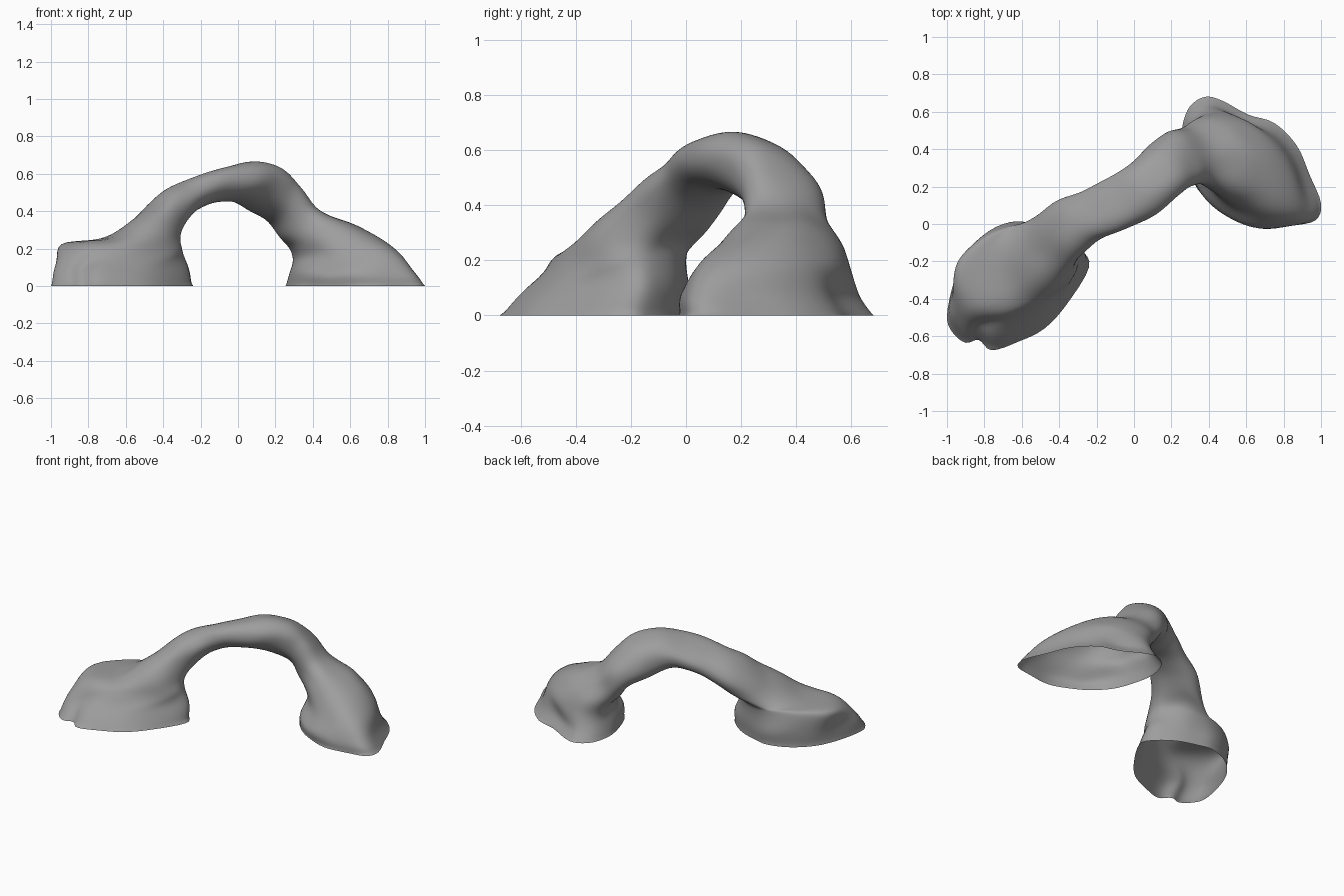
import bpy, bmesh, math
from mathutils import Vector, noise

if "Cube" in bpy.data.objects:
    bpy.data.objects.remove(bpy.data.objects["Cube"])

N = 64       # points around each ring
STEPS = 8    # rings added between control rings

# Ground outlines of both feet, from the inner side round the back, outside and front
LEFT_FOOT = [(-.29, -.13), (-.40, -.05), (-.52, -.01), (-.63, .01), (-.77, -.04),
             (-.89, -.15), (-.96, -.30), (-1.0, -.49), (-.97, -.58), (-.90, -.635),
             (-.83, -.62), (-.76, -.675), (-.62, -.63), (-.48, -.56), (-.36, -.43), (-.24, -.23)]
RIGHT_FOOT = [(.26, .41), (.26, .53), (.30, .63), (.38, .68), (.47, .66), (.61, .585),
              (.75, .54), (.87, .42), (.94, .26), (1.0, .11), (.97, .02), (.84, -.01),
              (.68, -.025), (.53, .03), (.42, .10), (.32, .22)]

# Arch rings: inner point, outer point, back width, front width, sideways angle, drop at back
ARCH = [((-.33, -.11, .19), (-.89, -.42, .215), .27, .20, 130, .02),
        ((-.34, -.09, .26), (-.68, -.33, .265), .235, .165, 128, -.02),
        ((-.30, -.03, .33), (-.53, -.17, .38), .18, .145, 125, -.06),
        ((-.21, .01, .41), (-.39, -.00, .51), .155, .13, 118, -.06),
        ((-.11, .07, .455), (-.19, .08, .595), .14, .135, 115, -.04),
        ((.00, .14, .455), (.04, .19, .66), .15, .145, 122, -.02),
        ((.10, .25, .405), (.19, .30, .625), .155, .15, 120, -.03),
        ((.18, .345, .34), (.31, .345, .53), .16, .155, 110, -.02),
        ((.23, .37, .26), (.43, .34, .41), .165, .15, 102, 0),
        ((.28, .38, .20), (.64, .31, .32), .23, .21, 102, 0),
        ((.30, .38, .14), (.84, .25, .20), .28, .27, 104, 0)]


def catmull(a, b, c, d, t):
    return 0.5 * (2 * b + (c - a) * t + (2 * a - 5 * b + 4 * c - d) * t * t
                  + (3 * b - a - 3 * c + d) * t ** 3)


def foot_ring(outline, z=0, pivot=(0, 0), sx=1, sy=1):
    px, py = pivot
    pts = [Vector((px + (x - px) * sx, py + (y - py) * sy, z)) for x, y in outline]
    n = len(pts)
    ring = []
    for i in range(N):
        k, t = divmod(i * n / N, 1)
        k = int(k)
        ring.append(catmull(pts[k - 1], pts[k], pts[(k + 1) % n], pts[(k + 2) % n], t))
    return ring


def arch_ring(inner, outer, back, front, angle, drop):
    inner, outer = Vector(inner), Vector(outer)
    mid, half = (inner + outer) / 2, (inner - outer) / 2
    a = math.radians(angle)
    side = Vector((math.cos(a), math.sin(a), drop / back))
    ring = []
    for i in range(N):
        c, s = math.cos(math.tau * i / N), math.sin(math.tau * i / N)
        width = back if s > 0 else front
        ring.append(mid + half * math.copysign(abs(c) ** .9, c)
                    + side * width * math.copysign(abs(s) ** .9, s))
    return ring


# Control rings from one foot over the arch to the other
rings = [foot_ring(LEFT_FOOT), foot_ring(LEFT_FOOT, .10, (-.60, .06), .955, .88)]
rings += [arch_ring(*r) for r in ARCH]
rings += [foot_ring(RIGHT_FOOT, .07, (.45, .0), .91, .93), foot_ring(RIGHT_FOOT)]
# Straight run-out below the ground at both ends
rings.insert(0, [2 * p - q for p, q in zip(rings[0], rings[1])])
rings.append([2 * p - q for p, q in zip(rings[-1], rings[-2])])

# Smooth loft with soft weathering, open underneath
bm = bmesh.new()
rows = []
last = len(rings) - 3
for k in range(1, last + 1):
    for s in range(STEPS + (k == last)):
        row = []
        for i in range(N):
            p = catmull(*(rings[k + d][i] for d in (-1, 0, 1, 2)), s / STEPS)
            p += noise.noise_vector(p * 6) * .012 * min(1, max(p.z, 0) / .1)
            p.z = max(p.z, 0)
            row.append(bm.verts.new(p))
        rows.append(row)
for a, b in zip(rows, rows[1:]):
    for i in range(N):
        j = (i + 1) % N
        bm.faces.new((a[i], a[j], b[j], b[i]))
# Relax everything above the ground line
bmesh.ops.recalc_face_normals(bm, faces=bm.faces[:])
inside = [v for v in bm.verts if not v.is_boundary]
for _ in range(6):
    bmesh.ops.smooth_vert(bm, verts=inside, factor=.5, use_axis_x=True, use_axis_y=True, use_axis_z=True)
mesh = bpy.data.meshes.new("rock_arch")
bm.to_mesh(mesh)
bm.free()
arch = bpy.data.objects.new("rock_arch", mesh)
bpy.context.collection.objects.link(arch)

# Dark grey stone
stone = bpy.data.materials.new("stone")
stone.diffuse_color = (.34, .34, .34, 1)
stone.use_nodes = True
stone.node_tree.nodes["Principled BSDF"].inputs["Base Color"].default_value = stone.diffuse_color
mesh.materials.append(stone)
bpy.context.view_layer.objects.active = arch
arch.select_set(True)
bpy.ops.object.shade_smooth_by_angle(angle=math.radians(50))
